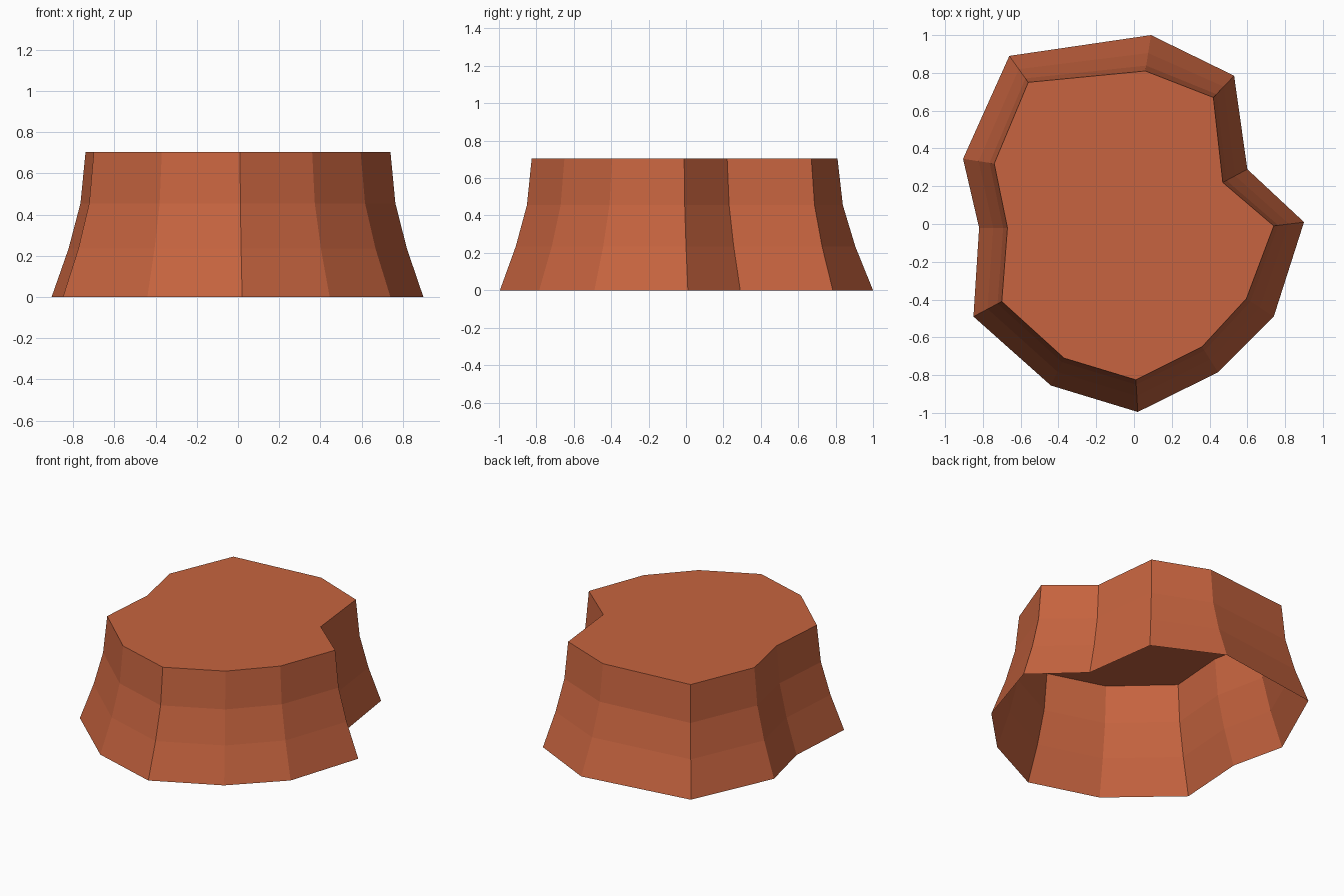
import bpy, bmesh

if "Cube" in bpy.data.objects:
    bpy.data.objects.remove(bpy.data.objects["Cube"])

# Base and top outlines of the flared mesa, in matching order (counter-clockwise)
BASE = [(0.90, 0.01), (0.60, 0.29), (0.53, 0.785), (0.09, 1.0), (-0.66, 0.89), (-0.905, 0.345),
        (-0.82, -0.02), (-0.85, -0.49), (-0.44, -0.855), (0.02, -0.995), (0.445, -0.785), (0.74, -0.49)]
TOP = [(0.74, -0.01), (0.47, 0.22), (0.42, 0.67), (0.06, 0.81), (-0.56, 0.75), (-0.74, 0.32),
       (-0.67, -0.02), (-0.70, -0.41), (-0.37, -0.71), (0.01, -0.825), (0.36, -0.65), (0.595, -0.395)]
# (height, blend from base to top) gives the concave flare
LEVELS = [(0.0, 0.0), (0.235, 0.5), (0.455, 0.85), (0.705, 1.0)]

clay = bpy.data.materials.new("red clay")
clay.diffuse_color = (0.57, 0.127, 0.05, 1)
clay.use_nodes = True
clay.node_tree.nodes["Principled BSDF"].inputs["Base Color"].default_value = clay.diffuse_color

bm = bmesh.new()
rings = [[bm.verts.new((a[0] + (b[0] - a[0]) * t, a[1] + (b[1] - a[1]) * t, z))
          for a, b in zip(BASE, TOP)] for z, t in LEVELS]

# Walls between neighbouring rings; the underside stays open
n = len(BASE)
for low, high in zip(rings, rings[1:]):
    for i in range(n):
        j = (i + 1) % n
        bm.faces.new((low[i], low[j], high[j], high[i]))

# Flat top
bm.faces.new(rings[-1])

mesh = bpy.data.meshes.new("rock_mesa")
bm.to_mesh(mesh)
bm.free()
mesh.materials.append(clay)
bpy.context.collection.objects.link(bpy.data.objects.new("rock_mesa", mesh))
